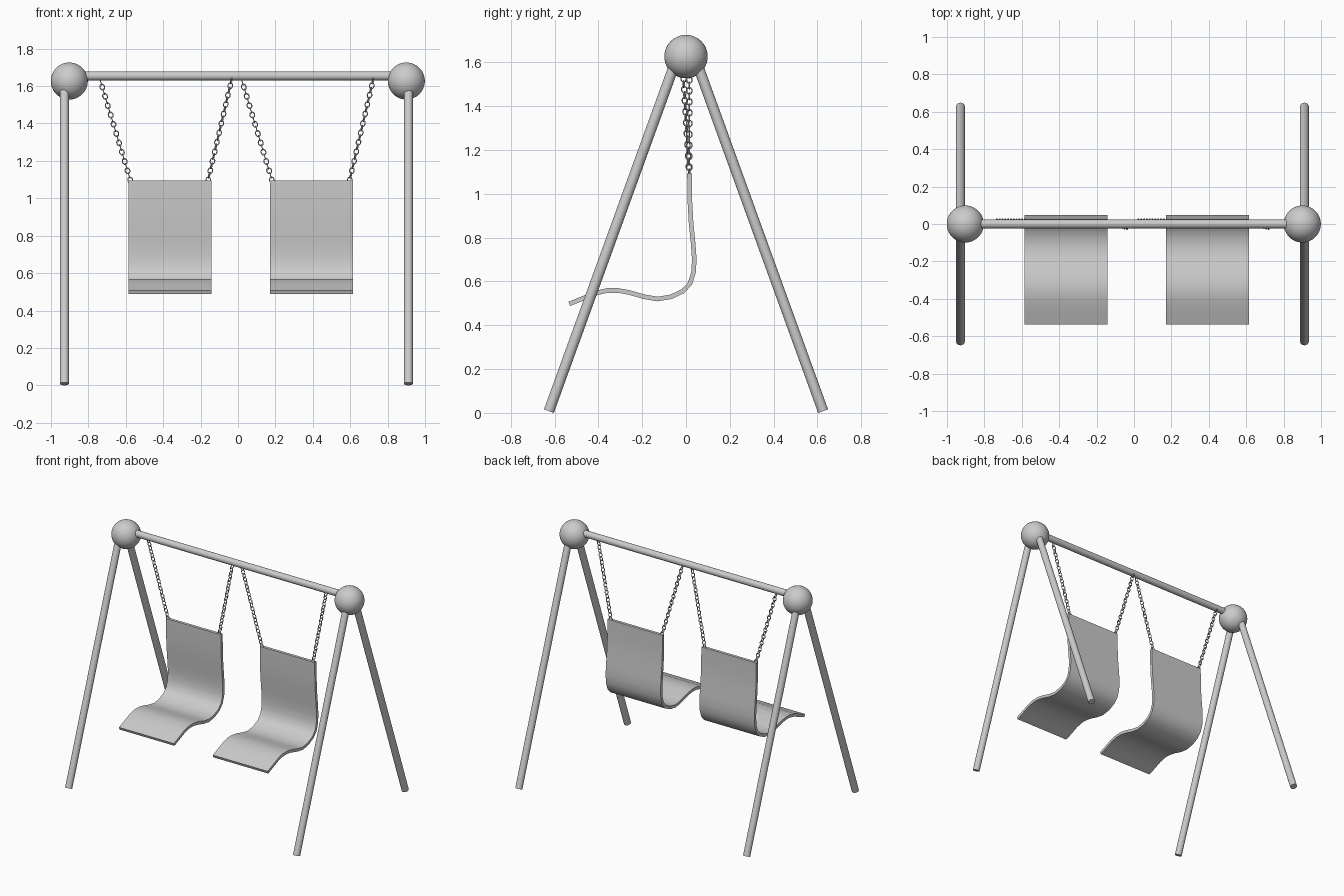
import bpy, bmesh, math
from mathutils import Vector, Matrix

if "Cube" in bpy.data.objects:
    bpy.data.objects.remove(bpy.data.objects["Cube"])


def smooth(ob, angle=35):
    bpy.ops.object.select_all(action='DESELECT')
    ob.select_set(True)
    bpy.context.view_layer.objects.active = ob
    bpy.ops.object.shade_smooth_by_angle(angle=math.radians(angle))


def add_mesh(name, bm):
    bmesh.ops.recalc_face_normals(bm, faces=bm.faces[:])
    me = bpy.data.meshes.new(name)
    bm.to_mesh(me)
    bm.free()
    ob = bpy.data.objects.new(name, me)
    bpy.context.collection.objects.link(ob)
    smooth(ob)
    return ob


def tube(name, a, b, r):
    a, b = Vector(a), Vector(b)
    d = b - a
    bm = bmesh.new()
    m = Matrix.Translation((a + b) / 2) @ d.to_track_quat('Z', 'Y').to_matrix().to_4x4()
    bmesh.ops.create_cone(bm, cap_ends=True, segments=32, radius1=r, radius2=r,
                          depth=d.length, matrix=m)
    return add_mesh(name, bm)


def seat(name, x0, x1, path, t):
    # Cross-section offset to both sides of the path, swept across x
    pts = [Vector(p) for p in path]
    bm = bmesh.new()
    rings = []
    for i, p in enumerate(pts):
        d = (pts[min(i + 1, len(pts) - 1)] - pts[max(i - 1, 0)]).normalized()
        n = Vector((-d.y, d.x)) * t / 2
        a, b = p + n, p - n
        rings.append([bm.verts.new((x, q.x, q.y))
                      for x, q in ((x0, a), (x1, a), (x1, b), (x0, b))])
    for r, s in zip(rings, rings[1:]):
        for k in range(4):
            j = (k + 1) % 4
            bm.faces.new((r[k], r[j], s[j], s[k]))
    bm.faces.new(rings[0])
    bm.faces.new(rings[-1])
    return add_mesh(name, bm)


def chain(name, a, b, links=22, wire=0.003, nu=14, nv=6):
    # Oval links, every other one turned a quarter turn
    a, b = Vector(a), Vector(b)
    d = b - a
    pitch = d.length / links
    half, width = pitch / 2 + wire, 0.0125
    rot = d.to_track_quat('Z', 'Y').to_matrix().to_4x4()
    bm = bmesh.new()
    for i in range(links):
        m = (Matrix.Translation(a + d * (i + 0.5) / links) @ rot
             @ Matrix.Rotation(math.pi / 2 * (i % 2), 4, 'Z'))
        grid = []
        for u in range(nu):
            A = 2 * math.pi * u / nu
            row = []
            for v in range(nv):
                B = 2 * math.pi * v / nv
                k = wire * math.cos(B)
                row.append(bm.verts.new(m @ Vector((
                    (width + k) * math.cos(A), wire * math.sin(B), (half + k) * math.sin(A)))))
            grid.append(row)
        for u in range(nu):
            for v in range(nv):
                U, V = (u + 1) % nu, (v + 1) % nv
                bm.faces.new((grid[u][v], grid[U][v], grid[U][V], grid[u][V]))
    ob = add_mesh(name, bm)
    smooth(ob, 80)
    return ob


# Frame: corner balls, top beam, splayed legs
for side, x, leg_x in (("left", -0.902, -0.928), ("right", 0.9, 0.911)):
    bm = bmesh.new()
    bmesh.ops.create_uvsphere(bm, u_segments=40, v_segments=24, radius=0.099,
                              matrix=Matrix.Translation((x, 0, 1.627)))
    add_mesh(side + "_ball", bm)
    for end, s in (("front", -1), ("back", 1)):
        tube(f"{side}_{end}_leg", (leg_x, s * 0.04, 1.625), (leg_x, s * 0.626, 0.008), 0.024)
tube("top_beam", (-0.9, 0, 1.654), (0.9, 0, 1.654), 0.024)

# Seats (y, z side profile) with their two chains each
profile = [(0.016, 1.094), (0.017, 0.98), (0.023, 0.87), (0.033, 0.77), (0.038, 0.70),
           (0.034, 0.64), (0.018, 0.59), (-0.014, 0.556), (-0.068, 0.53), (-0.13, 0.52),
           (-0.19, 0.53), (-0.26, 0.55), (-0.31, 0.559), (-0.36, 0.559), (-0.415, 0.546),
           (-0.475, 0.521), (-0.533, 0.498)]
for side, dx in (("left", 0.0), ("right", 0.757)):
    seat(side + "_seat", -0.585 + dx, -0.142 + dx, profile, 0.021)
    chain(side + "_outer_chain", (-0.737 + dx, 0.015, 1.632), (-0.572 + dx, 0.015, 1.085))
    chain(side + "_inner_chain", (-0.033 + dx, -0.018, 1.64), (-0.163 + dx, 0.015, 1.085))
